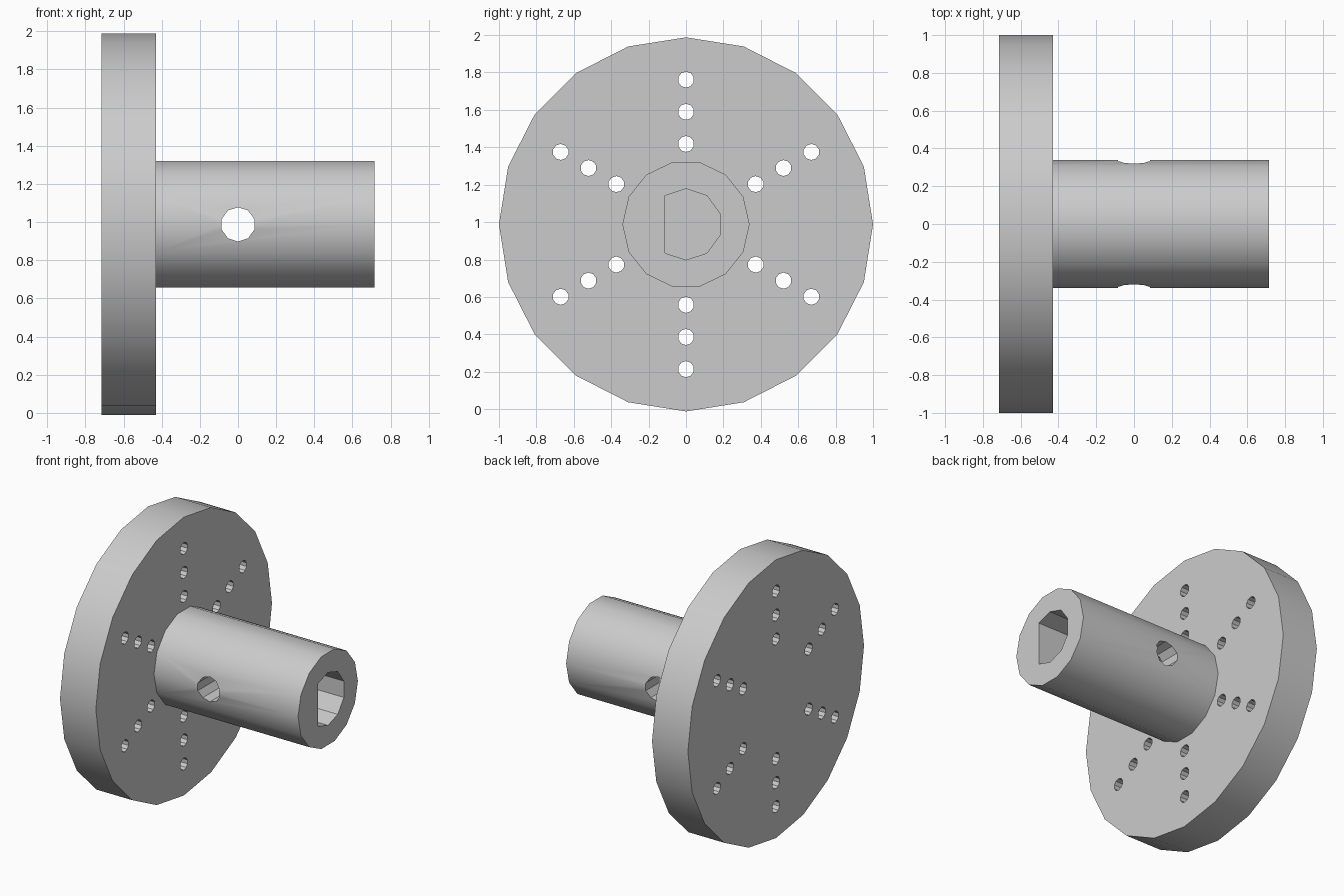
import bpy, bmesh, math
from mathutils import Matrix, Vector

AXIS_Z = 0.988

if "Cube" in bpy.data.objects:
    bpy.data.objects.remove(bpy.data.objects["Cube"])

grey = bpy.data.materials.new("plain grey")
grey.use_nodes = True
colour = (0.6, 0.6, 0.6, 1)
grey.diffuse_color = colour
grey.node_tree.nodes["Principled BSDF"].inputs["Base Color"].default_value = colour


def ring(radius, sides, start=0.0):
    """Corner points of a regular polygon."""
    angles = [start + math.tau * i / sides for i in range(sides)]
    return [(radius * math.cos(a), radius * math.sin(a)) for a in angles]


def add_prism(bm, outline, low, high, centre=(0, 0), along="X"):
    """Extrude an outline along X (outline in y, z) or Y (outline in x, z)."""
    def place(u, v, w):
        u, v = u + centre[0], v + centre[1] + AXIS_Z
        return Vector((w, u, v)) if along == "X" else Vector((u, w, v))
    bottom = [bm.verts.new(place(u, v, low)) for u, v in outline]
    face = bm.faces.new(bottom)
    top = bmesh.ops.extrude_face_region(bm, geom=[face])["geom"]
    shift = Vector((high - low, 0, 0)) if along == "X" else Vector((0, high - low, 0))
    bmesh.ops.translate(bm, vec=shift, verts=[g for g in top if isinstance(g, bmesh.types.BMVert)])


def finish(bm, name):
    bmesh.ops.recalc_face_normals(bm, faces=bm.faces)
    mesh = bpy.data.meshes.new(name)
    bm.to_mesh(mesh)
    bm.free()
    mesh.materials.append(grey)
    obj = bpy.data.objects.new(name, mesh)
    bpy.context.collection.objects.link(obj)
    return obj


def cut(obj, cutter):
    """Apply a boolean difference, drop the cutter and shade the sides smooth."""
    mod = obj.modifiers.new("holes", "BOOLEAN")
    mod.operation, mod.solver, mod.object = "DIFFERENCE", "EXACT", cutter
    mod.use_self = True
    bpy.ops.object.select_all(action="DESELECT")
    bpy.context.view_layer.objects.active = obj
    obj.select_set(True)
    bpy.ops.object.modifier_apply(modifier=mod.name)
    bpy.data.objects.remove(cutter)
    bpy.ops.object.shade_smooth_by_angle(angle=math.radians(30))


# Flange disc with six rows of three bolt holes
bm = bmesh.new()
add_prism(bm, ring(1, 20), -0.715, -0.43)
flange = finish(bm, "flange")
bm = bmesh.new()
for row in range(6):
    angle = math.radians(30 + 60 * row)
    for reach in (0.43, 0.602, 0.774):
        spot = (reach * math.cos(angle), reach * math.sin(angle))
        add_prism(bm, ring(0.043, 10, math.pi / 2), -0.9, -0.2, spot)
cut(flange, finish(bm, "bolt_hole_cutter"))

# Shaft hub with a D-shaped bore and a cross hole for the set screw
bm = bmesh.new()
add_prism(bm, ring(0.34, 14), -0.43, 0.715)
hub = finish(bm, "hub")
bm = bmesh.new()
d_shape = [p for p in ring(0.19, 10, math.pi / 2) if p[0] > -0.15]
add_prism(bm, d_shape, -0.6, 0.9)
add_prism(bm, ring(0.09, 10, math.pi / 2), -0.5, 0.5, along="Y")
cut(hub, finish(bm, "bore_cutter"))
